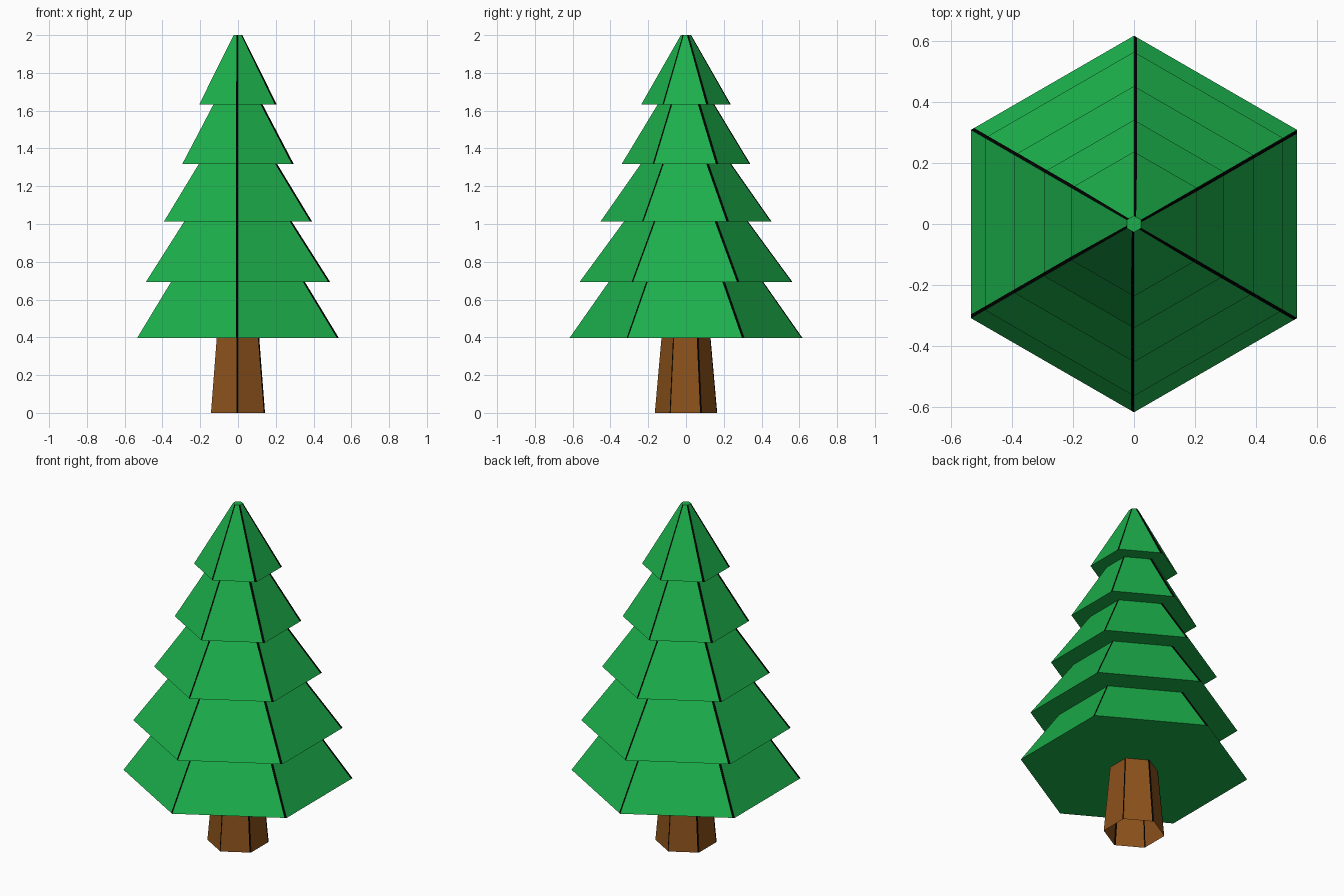
import bpy, bmesh, math
from mathutils import Vector

if "Cube" in bpy.data.objects:
    bpy.data.objects.remove(bpy.data.objects["Cube"])

SIDES = 6


def material(name, rgb):
    mat = bpy.data.materials.new(name)
    mat.diffuse_color = (*rgb, 1)
    mat.use_nodes = True
    mat.node_tree.nodes["Principled BSDF"].inputs["Base Color"].default_value = mat.diffuse_color
    return mat


def hex_ring(bm, radius, z, strip):
    """Hexagon ring with an extra point just before each corner, for the dark edge strip."""
    corners = [Vector((radius * math.cos(a), radius * math.sin(a), z))
               for a in (math.pi / 2 + i * math.tau / SIDES for i in range(SIDES))]
    ring = []
    for i, corner in enumerate(corners):
        back = (corners[i - 1] - corner).normalized() * min(strip, radius * 0.3)
        ring += [bm.verts.new(corner + back), bm.verts.new(corner)]
    return ring


def hex_lathe(name, profile, mats, strip, capped=True):
    """Stack hexagonal rings of (radius, z); narrow strips beside the ridges use the second material."""
    bm = bmesh.new()
    rings = [hex_ring(bm, r, z, strip) for r, z in profile]
    n = 2 * SIDES
    for k, (low, high) in enumerate(zip(rings, rings[1:])):
        for i in range(n):
            j = (i + 1) % n
            face = bm.faces.new((low[i], low[j], high[j], high[i]))
            # ridges only on the outer slopes, which are the even bands
            face.material_index = 1 if i % 2 == 0 and k % 2 == 0 else 0
    if capped:
        bm.faces.new(rings[0][::-1])
        bm.faces.new(rings[-1])
    mesh = bpy.data.meshes.new(name)
    bm.to_mesh(mesh)
    bm.free()
    for mat in mats:
        mesh.materials.append(mat)
    obj = bpy.data.objects.new(name, mesh)
    bpy.context.collection.objects.link(obj)
    return obj


green = material("leaf green", (0.0115, 0.430, 0.070))
brown = material("bark brown", (0.262, 0.084, 0.011))
black = material("edge black", (0.0, 0.0, 0.0))

# Tapered trunk, a hollow tube open at the bottom
hex_lathe("trunk", [(0.165, 0), (0.130, 0.396)], [brown, black], 0.008, capped=False)

# Foliage: each tier is (bottom radius, top radius, bottom z, top z)
tiers = [
    (0.617, 0.410, 0.396, 0.692),
    (0.564, 0.328, 0.692, 1.014),
    (0.452, 0.240, 1.014, 1.317),
    (0.341, 0.150, 1.317, 1.633),
    (0.237, 0.027, 1.633, 2.000),
]
profile = []
for r0, r1, z0, z1 in tiers:
    profile += [(r0, z0), (r1, z1)]
hex_lathe("foliage", profile, [green, black], 0.012)
